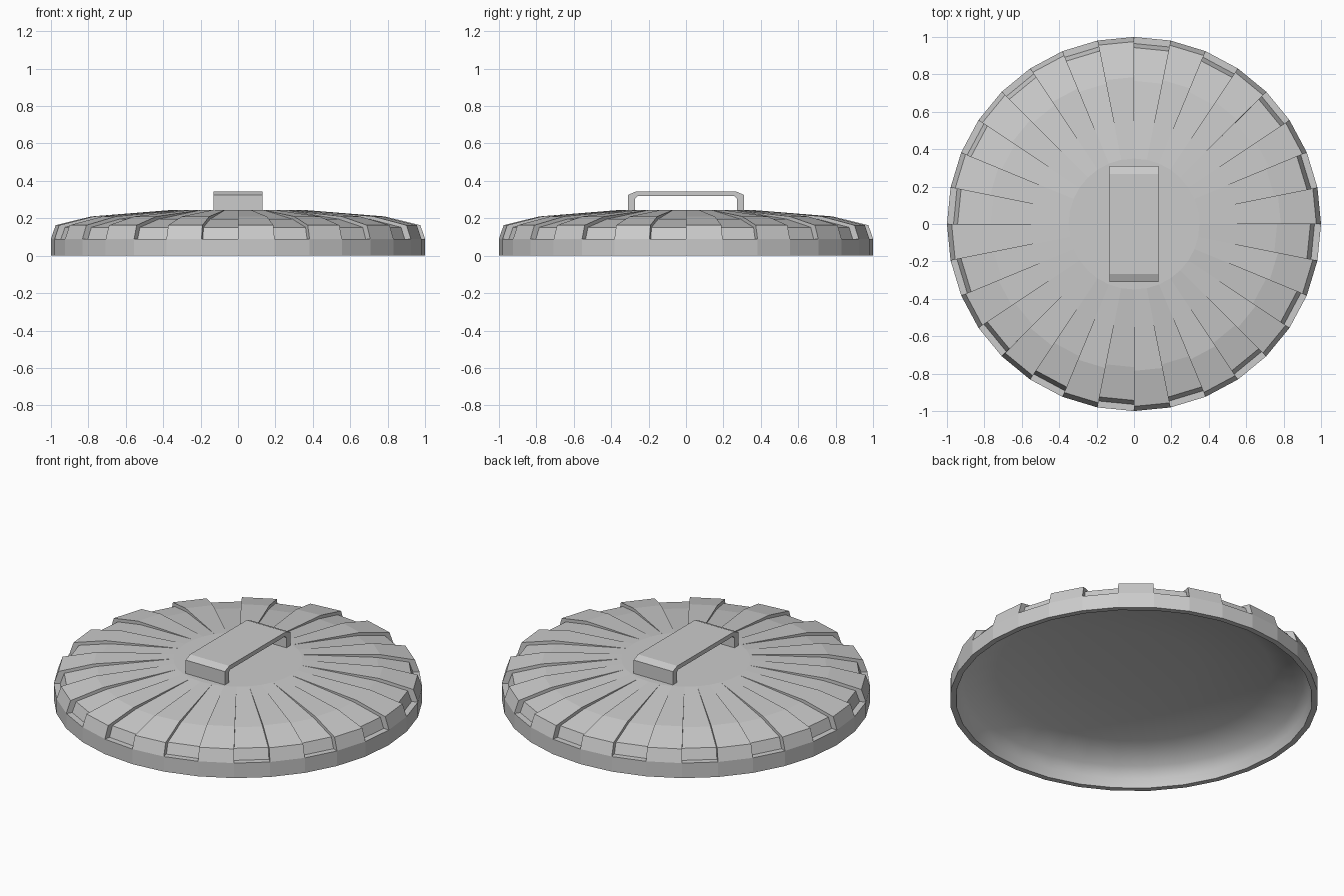
import bpy, bmesh, math

cube = bpy.data.objects.get("Cube")
if cube:
    bpy.data.objects.remove(cube, do_unlink=True)

metal = bpy.data.materials.new("light_grey")
metal.use_nodes = True
grey = (0.6, 0.6, 0.6, 1)
metal.diffuse_color = grey
metal.node_tree.nodes["Principled BSDF"].inputs["Base Color"].default_value = grey

SIDES = 32


def finish(name, bm):
    bmesh.ops.remove_doubles(bm, verts=bm.verts, dist=0.0005)
    bmesh.ops.recalc_face_normals(bm, faces=bm.faces)
    mesh = bpy.data.meshes.new(name)
    bm.to_mesh(mesh)
    bm.free()
    mesh.materials.append(metal)
    obj = bpy.data.objects.new(name, mesh)
    bpy.context.collection.objects.link(obj)
    return obj


def add_face(bm, points, smooth=False):
    face = bm.faces.new([bm.verts.new(p) for p in points])
    face.smooth = smooth


def at(point, step):
    radius, z = point
    angle = math.tau * step / SIDES
    return (radius * math.cos(angle), radius * math.sin(angle), z)


def sector(bm, profile, step, smooth=False):
    for p, q in zip(profile, profile[1:]):
        ring = [at(p, step), at(p, step + 1)]
        ring += [at(q, step + 1), at(q, step)] if q[0] > 0 else [at(q, step)]
        add_face(bm, ring, smooth)


# Lid shell: alternating raised and recessed wedges, hollow underneath
raised = [(1, 0), (1, 0.09), (0.975, 0.163), (0.785, 0.21), (0.35, 0.245), (0, 0.245)]
recessed = [(1, 0), (1, 0.09), (0.965, 0.09), (0.943, 0.152),
            (0.765, 0.195), (0.35, 0.245), (0, 0.245)]
inside = [(0.968, 0), (0.955, 0.05), (0.92, 0.11), (0.75, 0.17), (0.35, 0.215), (0, 0.22)]

bm = bmesh.new()
for step in range(SIDES):
    sector(bm, raised if step % 2 == 0 else recessed, step)
    sector(bm, inside, step, smooth=True)
    sector(bm, [raised[0], inside[0]], step)
    # Step walls between neighbouring wedges
    for i in (1, 2):
        wall = (raised[i], raised[i + 1], recessed[i + 2], recessed[i + 1])
        add_face(bm, [at(p, step) for p in wall])
    add_face(bm, [at(p, step) for p in (raised[3], raised[4], recessed[4])])
finish("lid_shell", bm)

# Strap handle: bent profile mirrored front to back, extruded across x
outer = [(0.31, 0.235), (0.31, 0.325), (0.268, 0.343)]
inner = [(0.272, 0.235), (0.272, 0.306), (0.258, 0.318)]
strip_out = outer + [(-y, z) for y, z in reversed(outer)]
strip_in = inner + [(-y, z) for y, z in reversed(inner)]
bm = bmesh.new()
for i in range(len(strip_out) - 1):
    add_face(bm, [(-0.13, y, z) for y, z in
                  (strip_out[i], strip_out[i + 1], strip_in[i + 1], strip_in[i])])
bmesh.ops.remove_doubles(bm, verts=bm.verts, dist=0.0005)
result = bmesh.ops.extrude_face_region(bm, geom=bm.faces[:], use_keep_orig=True)
moved = [v for v in result["geom"] if isinstance(v, bmesh.types.BMVert)]
bmesh.ops.translate(bm, verts=moved, vec=(0.26, 0, 0))
finish("handle", bm)
